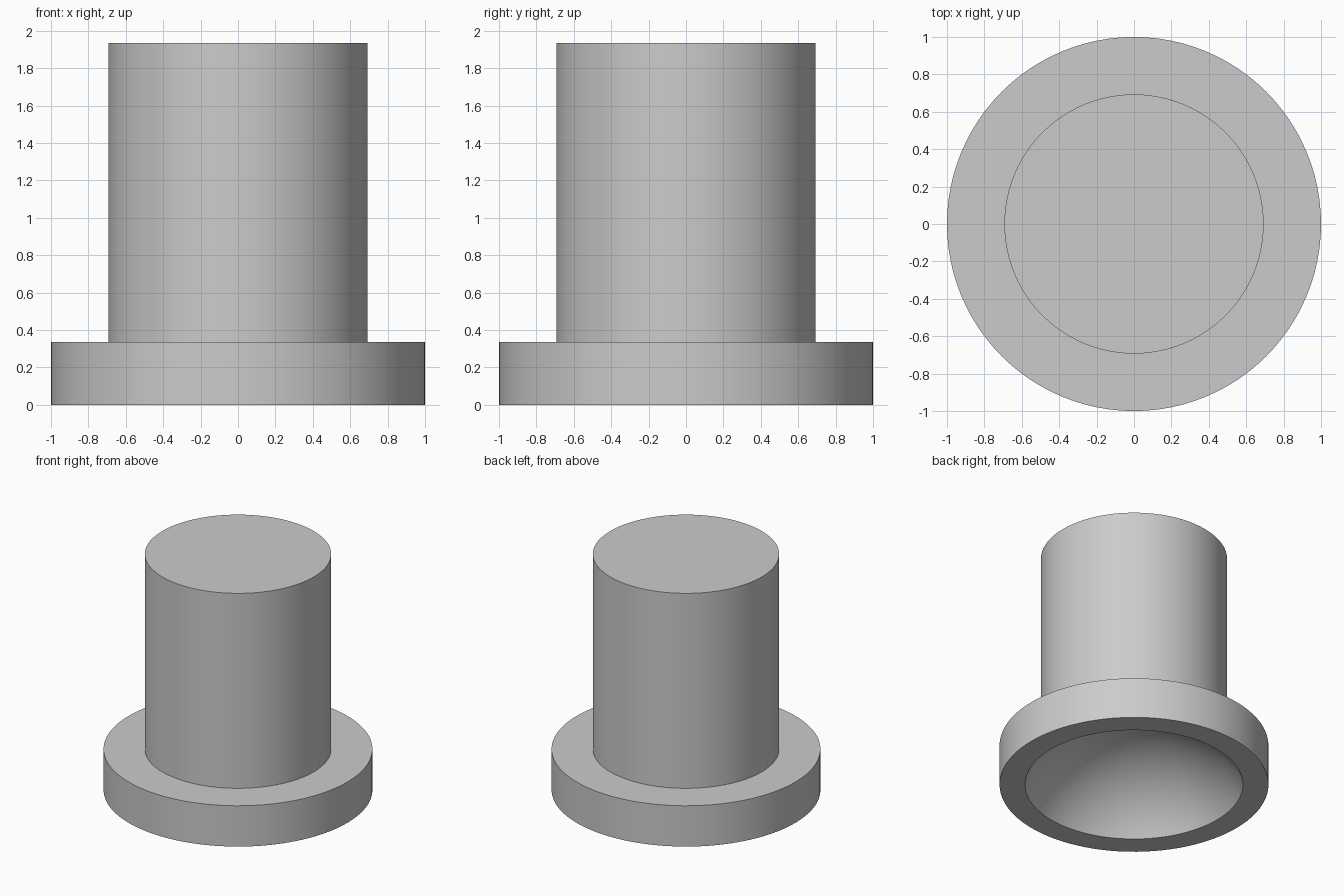
import bpy, bmesh
from math import asin, cos, sin, tau, pi, radians, sqrt

cube = bpy.data.objects.get("Cube")
if cube:
    bpy.data.objects.remove(cube)

SEGMENTS = 96
FLANGE_R, FLANGE_TOP = 1.0, 0.335
POST_R, POST_TOP = 0.693, 1.935
RECESS_R, SPHERE_R = 0.81, 0.92

grey = bpy.data.materials.new("plain grey")
grey.use_nodes = True
colour = (0.6, 0.6, 0.6, 1)
grey.diffuse_color = colour
grey.node_tree.nodes["Principled BSDF"].inputs["Base Color"].default_value = colour


def lathe(name, profile):
    """Revolve (radius, height) points about z; zero radius gives a pole."""
    bm = bmesh.new()
    rings = []
    for r, z in profile:
        if r < 1e-5:
            rings.append([bm.verts.new((0, 0, z))] * SEGMENTS)
        else:
            rings.append([bm.verts.new((r * cos(tau * i / SEGMENTS),
                                        r * sin(tau * i / SEGMENTS), z))
                          for i in range(SEGMENTS)])
    for low, high in zip(rings, rings[1:]):
        for i in range(SEGMENTS):
            j = (i + 1) % SEGMENTS
            corners = dict.fromkeys((low[i], low[j], high[j], high[i]))
            bm.faces.new(list(corners))
    bmesh.ops.recalc_face_normals(bm, faces=bm.faces)
    mesh = bpy.data.meshes.new(name)
    bm.to_mesh(mesh)
    bm.free()
    mesh.materials.append(grey)
    obj = bpy.data.objects.new(name, mesh)
    bpy.context.collection.objects.link(obj)
    bpy.ops.object.select_all(action="DESELECT")
    obj.select_set(True)
    bpy.context.view_layer.objects.active = obj
    bpy.ops.object.shade_smooth_by_angle(angle=radians(30))
    return obj


# Spherical recess in the underside, from its crown down to the rim
centre_z = -sqrt(SPHERE_R ** 2 - RECESS_R ** 2)
rim_angle = asin(RECESS_R / SPHERE_R)
STEPS = 24
recess = [(SPHERE_R * sin(rim_angle * k / STEPS),
           centre_z + SPHERE_R * cos(rim_angle * k / STEPS))
          for k in range(STEPS)] + [(RECESS_R, 0)]

# Flange and post in one closed outline
outer = [(FLANGE_R, 0), (FLANGE_R, FLANGE_TOP), (POST_R, FLANGE_TOP),
         (POST_R, POST_TOP), (0, POST_TOP)]
lathe("flanged_post", recess + outer)
